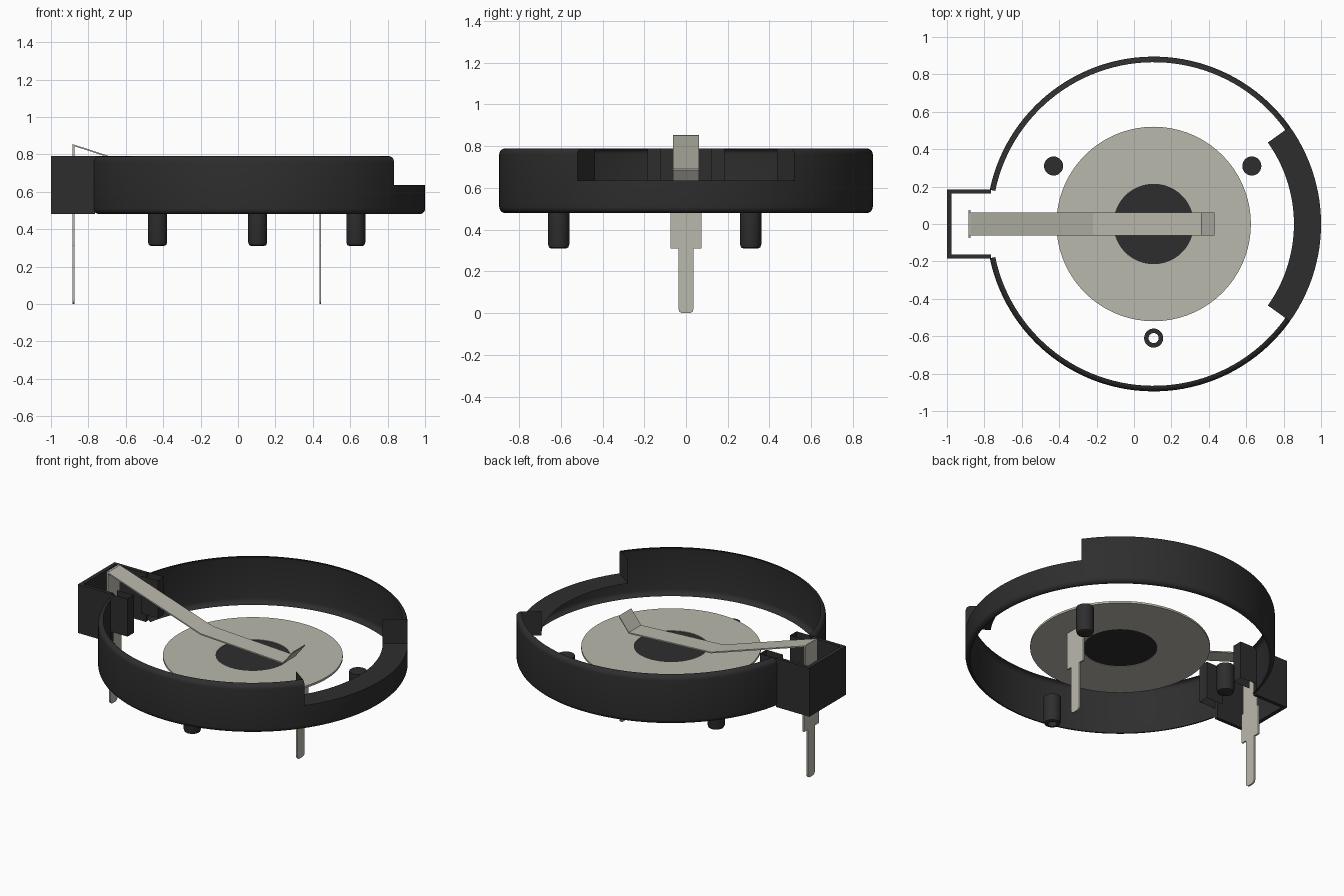
import bpy, bmesh, math
from mathutils import Vector

if "Cube" in bpy.data.objects:
    bpy.data.objects.remove(bpy.data.objects["Cube"])

CX, R = 0.105, 0.895           # ring centre and outer radius
FLOOR, LEDGE, TOP = 0.48, 0.635, 0.79
NOTCH, GAP = 35.5, 168.2       # angles where the notch and the terminal box begin


def material(name, colour):
    m = bpy.data.materials.new(name)
    m.use_nodes = True
    m.diffuse_color = (*colour, 1)
    m.node_tree.nodes["Principled BSDF"].inputs["Base Color"].default_value = (*colour, 1)
    return m


BLACK = material("black_plastic", (0.027, 0.027, 0.027))
METAL = material("dull_metal", (0.49, 0.48, 0.415))


def finish(name, bm, mat, smooth=False):
    bmesh.ops.remove_doubles(bm, verts=bm.verts, dist=1e-5)
    bmesh.ops.recalc_face_normals(bm, faces=bm.faces)
    mesh = bpy.data.meshes.new(name)
    bm.to_mesh(mesh)
    bm.free()
    mesh.materials.append(mat)
    ob = bpy.data.objects.new(name, mesh)
    bpy.context.collection.objects.link(ob)
    if smooth:
        bpy.ops.object.select_all(action='DESELECT')
        ob.select_set(True)
        bpy.context.view_layer.objects.active = ob
        bpy.ops.object.shade_smooth_by_angle(angle=math.radians(35))
    return ob


def lathe(bm, profile, start, end, centre, steps):
    """Sweep an open (radius, z) profile around a vertical axis."""
    rows = []
    for i in range(steps + 1):
        a = math.radians(start + (end - start) * i / steps)
        rows.append([bm.verts.new((centre[0] + r * math.cos(a),
                                   centre[1] + r * math.sin(a), z)) for r, z in profile])
    for p, q in zip(rows, rows[1:]):
        for j in range(len(profile) - 1):
            bm.faces.new((p[j], q[j], q[j + 1], p[j + 1]))


def extrude(bm, outline, offset):
    """Turn a closed outline of 3D points into a solid."""
    face = bm.faces.new([bm.verts.new(p) for p in outline])
    res = bmesh.ops.extrude_face_region(bm, geom=[face], use_keep_orig=True)
    moved = [v for v in res["geom"] if isinstance(v, bmesh.types.BMVert)]
    bmesh.ops.translate(bm, verts=moved, vec=Vector(offset))


def fillet(z, side):
    """Rounded rim from the wall inward, in (radius, z)."""
    f = 0.03
    return [(R - f + f * math.cos(a), z + side * f * (math.sin(a) - 1))
            for a in (math.pi / 2 * k / 5 for k in range(6))]


# Round wall with rolled rims, lower across the notch
lower = fillet(FLOOR, -1)[::-1]
upper = fillet(TOP, 1)
bm = bmesh.new()
for start, end in ((NOTCH, GAP), (-GAP, -NOTCH)):
    lathe(bm, lower + [(R, LEDGE)] + upper, start, end, (CX, 0), 48)
lathe(bm, lower + [(R, LEDGE)], -NOTCH, NOTCH, (CX, 0), 26)
finish("round_wall", bm, BLACK, True)

# Ledge and end plates of the notch
bm = bmesh.new()
lathe(bm, [(0.75, LEDGE), (R, LEDGE)], -NOTCH, NOTCH, (CX, 0), 26)
for side in (-1, 1):
    a = math.radians(NOTCH * side)
    pts = [(0.75, LEDGE), (R, LEDGE)] + upper + [(0.75, TOP)]
    bm.faces.new([bm.verts.new((CX + r * math.cos(a), r * math.sin(a), z)) for r, z in pts])
finish("notch_ledge", bm, BLACK)

# Three-sided terminal box
bm = bmesh.new()
u = [(-0.765, -0.185), (-1, -0.185), (-1, 0.185), (-0.765, 0.185),
     (-0.765, 0.163), (-0.975, 0.163), (-0.975, -0.163), (-0.765, -0.163)]
extrude(bm, [(x, y, FLOOR) for x, y in u], (0, 0, TOP - FLOOR))
finish("terminal_box", bm, BLACK)

# Thin guides flanking the box opening
bm = bmesh.new()
for side in (-1, 1):
    path = [(-0.77, 0.185), (-0.65, 0.185), (-0.65, 0.12), (-0.77, 0.12)]
    cols = [[bm.verts.new((x, y * side, z)) for z in (0.55, TOP)] for x, y in path]
    for p, q in zip(cols, cols[1:]):
        bm.faces.new((p[0], q[0], q[1], p[1]))
finish("box_guides", bm, BLACK)

# Contact disc with a dark centre
bm = bmesh.new()
lathe(bm, [(0.215, 0.55), (0.52, 0.55), (0.52, 0.563), (0.215, 0.563), (0.215, 0.55)],
      0, 360, (CX, 0), 72)
finish("contact_disc", bm, METAL, True)
bm = bmesh.new()
lathe(bm, [(0, 0.552), (0.215, 0.552), (0.215, 0.56), (0, 0.56)], 0, 360, (CX, 0), 64)
finish("centre_floor", bm, BLACK, True)

# Locating pegs, the front one hollow
for name, x, y, hole in (("front_peg", CX, -0.61, 0.027),
                         ("back_right_peg", -0.43, 0.31, 0),
                         ("back_left_peg", 0.63, 0.31, 0)):
    bm = bmesh.new()
    prof = [(hole, 0.31), (0.035, 0.31), (0.046, 0.315), (0.051, 0.33), (0.051, 0.485), (hole, 0.485)]
    if hole:
        prof.append(prof[0])
    lathe(bm, prof, 0, 360, (x, y), 28)
    finish(name, bm, BLACK, True)

# Bent spring arm
bm = bmesh.new()
line = [(-0.885, 0.855), (-0.22, 0.637), (0.36, 0.607), (0.43, 0.695)]
t = 0.008
strip = line + [(x, z - t) for x, z in reversed(line)]
extrude(bm, [(x, -0.062, z) for x, z in strip], (0, 0.124, 0))
finish("spring_arm", bm, METAL)


def pin(name, x, neck, top):
    """Flat stepped pin with a rounded foot."""
    half = [(0.02, 0), (0.032, 0.008), (0.037, 0.025), (0.037, 0.31), (0.074, 0.31), (0.074, 0.5)]
    half += [(neck, 0.5), (neck, top)] if neck < 0.074 else [(neck, top)]
    outline = half + [(-y, z) for y, z in reversed(half)]
    b = bmesh.new()
    extrude(b, [(x - 0.005, y, z) for y, z in outline], (0.01, 0, 0))
    finish(name, b, METAL)


# Terminal pins
pin("arm_pin", -0.88, 0.062, 0.853)
pin("disc_pin", 0.44, 0.074, 0.555)
